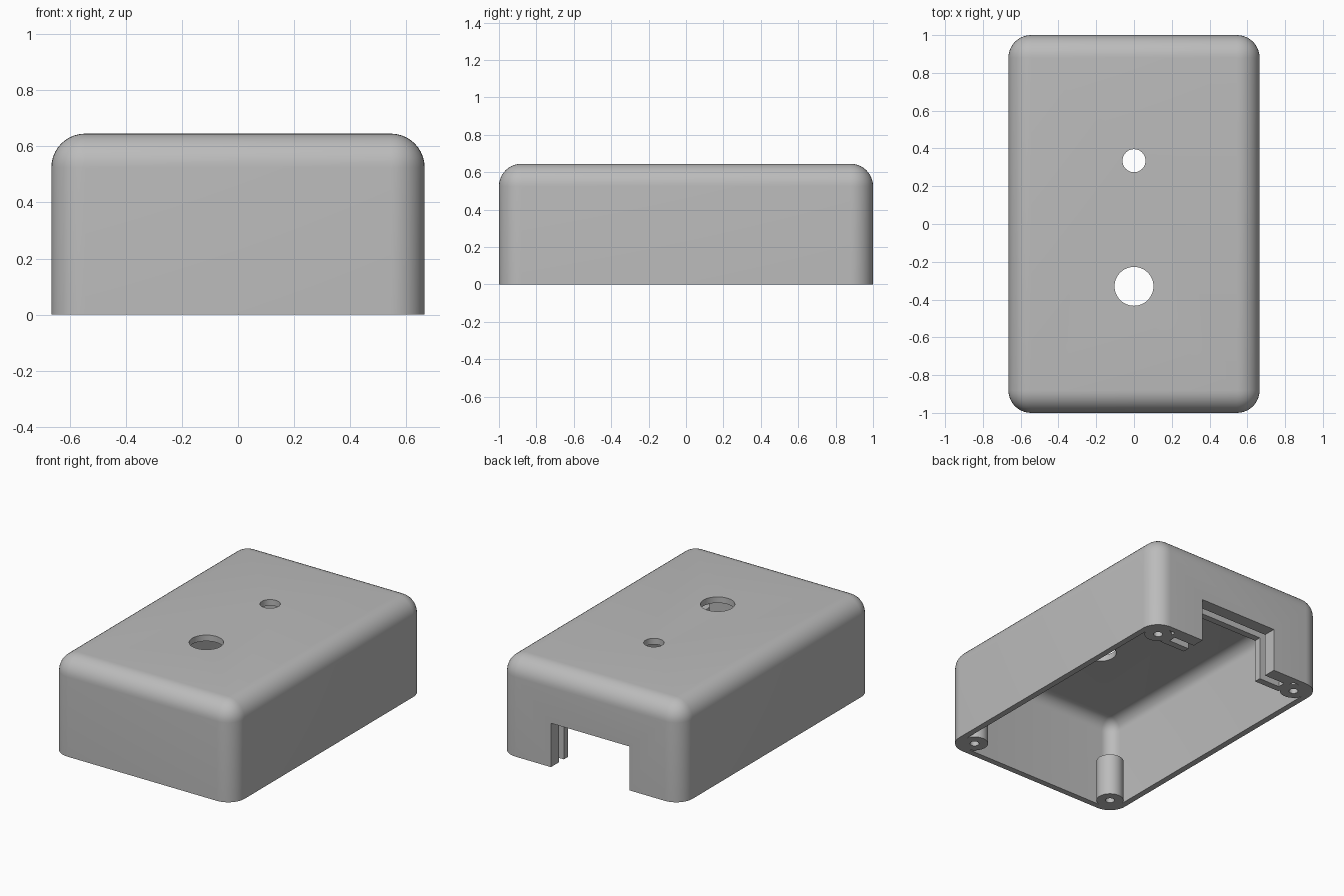
import bpy, bmesh, math
from mathutils import Vector

cube = bpy.data.objects.get("Cube")
if cube:
    bpy.data.objects.remove(cube, do_unlink=True)

W, L, H = 0.665, 1.0, 0.645      # half width, half length, height
R, WALL = 0.12, 0.04             # corner radius, wall thickness
NOTCH_W, NOTCH_H = 0.287, 0.29   # rear opening

grey = bpy.data.materials.new("plain grey")
grey.use_nodes = True
colour = (0.5, 0.5, 0.5, 1)
grey.diffuse_color = colour
grey.node_tree.nodes["Principled BSDF"].inputs["Base Color"].default_value = colour


def finish(name, bm):
    mesh = bpy.data.meshes.new(name)
    bm.to_mesh(mesh)
    bm.free()
    mesh.materials.append(grey)
    obj = bpy.data.objects.new(name, mesh)
    bpy.context.collection.objects.link(obj)
    return obj


def box(name, low, high, radius=0):
    """Box between two corners; a radius rounds everything but the base."""
    low, high = Vector(low), Vector(high)
    bm = bmesh.new()
    bmesh.ops.create_cube(bm, size=1)
    for v in bm.verts:
        v.co = (low + high) / 2 + v.co * (high - low)
    if radius:
        edges = [e for e in bm.edges if max(v.co.z for v in e.verts) > low.z + 1e-4]
        bmesh.ops.bevel(bm, geom=edges, offset=radius, segments=10, profile=0.5,
                        affect='EDGES', clamp_overlap=False)
    return finish(name, bm)


def cylinder(name, x, y, z0, z1, radius, sides=48):
    bm = bmesh.new()
    bmesh.ops.create_cone(bm, cap_ends=True, segments=sides, radius1=radius,
                          radius2=radius, depth=z1 - z0)
    bmesh.ops.translate(bm, verts=bm.verts, vec=(x, y, (z0 + z1) / 2))
    return finish(name, bm)


def activate(obj):
    bpy.ops.object.select_all(action='DESELECT')
    obj.select_set(True)
    bpy.context.view_layer.objects.active = obj


def cut(obj, *cutters):
    for cutter in cutters:
        activate(obj)
        mod = obj.modifiers.new("cut", 'BOOLEAN')
        mod.operation, mod.solver, mod.object = 'DIFFERENCE', 'EXACT', cutter
        bpy.ops.object.modifier_apply(modifier=mod.name)
        bpy.data.objects.remove(cutter, do_unlink=True)


def smooth(obj):
    activate(obj)
    bpy.ops.object.shade_smooth_by_angle(angle=math.radians(30))


# Hollow shell with two lid holes and the rear opening
shell = box("shell", (-W, -L, 0), (W, L, H), R)
cut(shell,
    box("cavity", (WALL - W, WALL - L, -0.1), (W - WALL, L - WALL, H - WALL), R - WALL),
    cylinder("large_hole", 0, -0.33, 0.5, 0.8, 0.103),
    cylinder("small_hole", 0, 0.335, 0.5, 0.8, 0.061),
    box("opening", (-NOTCH_W, L - 0.2, -0.1), (NOTCH_W, L + 0.1, NOTCH_H)))
smooth(shell)

# Grooved frame behind the rear opening, holding a sliding panel
frame = box("panel_frame", (-0.475, L - 0.18, 0), (0.475, L - WALL + 0.005, 0.37))
cut(frame,
    box("opening", (-NOTCH_W, L - 0.3, -0.1), (NOTCH_W, L + 0.1, NOTCH_H)),
    box("groove", (-0.44, L - 0.135, -0.1), (0.44, L - 0.085, 0.335)))
smooth(frame)

# Screw posts in the four corners
for side, x in (("right", R - W), ("left", W - R)):
    for end, y in (("front", R - L), ("back", L - R)):
        post = cylinder(f"{end}_{side}_screw_post", x, y, 0, 0.28, 0.083)
        cut(post, cylinder("screw_hole", x, y, -0.1, 0.24, 0.028, 24))
        smooth(post)
